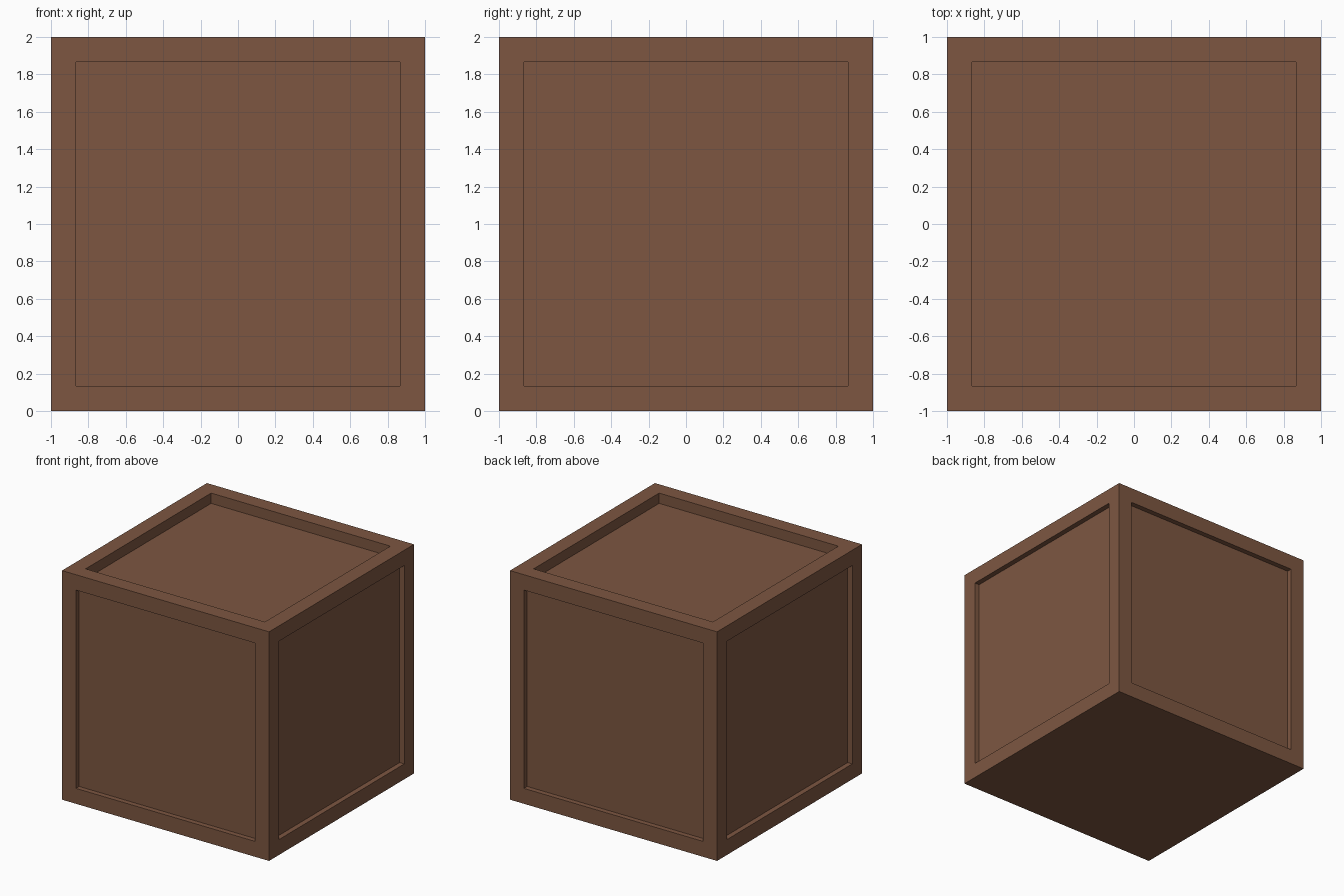
import bpy
import bmesh
from mathutils import Matrix

SIZE = 2.0
FRAME_WIDTH = 0.19
SIDE_DEPTH = 0.045
TOP_DEPTH = 0.09

default = bpy.data.objects.get("Cube")
if default:
    bpy.data.objects.remove(default, do_unlink=True)

# Brown wood
wood = bpy.data.materials.new("brown_wood")
wood.use_nodes = True
colour = (0.205, 0.094, 0.053, 1.0)
wood.diffuse_color = colour
shader = wood.node_tree.nodes["Principled BSDF"]
shader.inputs["Base Color"].default_value = colour
shader.inputs["Roughness"].default_value = 0.9

# Solid crate body standing on the ground
bm = bmesh.new()
bmesh.ops.create_cube(bm, size=SIZE, matrix=Matrix.Translation((0, 0, SIZE / 2)))
bm.normal_update()

# Framed, recessed panels on the four sides and the top; the base stays flat
for face in list(bm.faces):
    up = face.normal.z
    if up < -0.5:
        continue
    depth = TOP_DEPTH if up > 0.5 else SIDE_DEPTH
    bmesh.ops.inset_individual(bm, faces=[face], thickness=FRAME_WIDTH, depth=0)
    bm.normal_update()
    bmesh.ops.inset_individual(bm, faces=[face], thickness=0, depth=-depth)
    bm.normal_update()

mesh = bpy.data.meshes.new("wooden_crate")
bm.to_mesh(mesh)
bm.free()
mesh.materials.append(wood)
crate = bpy.data.objects.new("wooden_crate", mesh)
bpy.context.collection.objects.link(crate)
